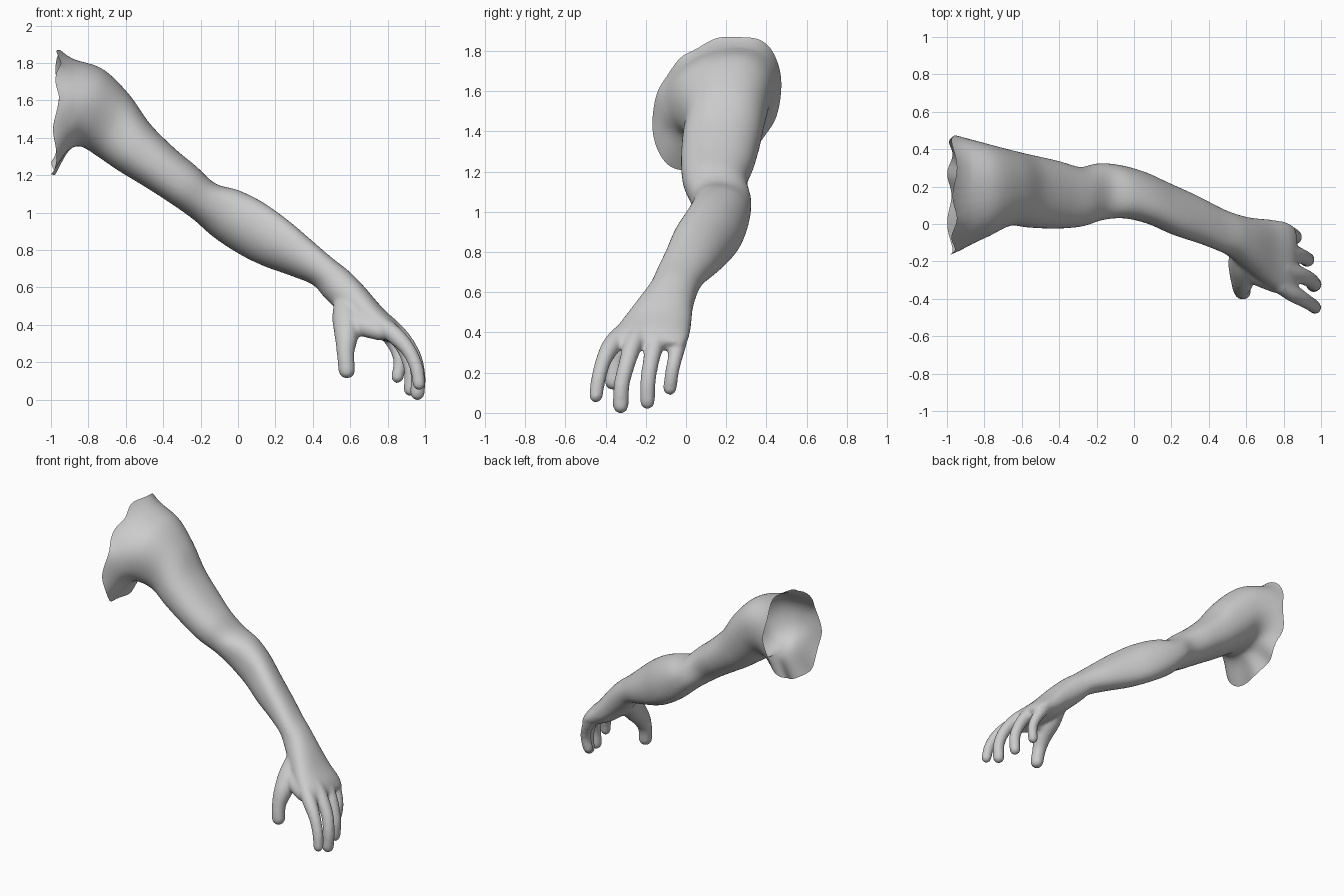
import bpy, bmesh, math
from mathutils import Vector

if "Cube" in bpy.data.objects:
    bpy.data.objects.remove(bpy.data.objects["Cube"])

SIDES = 40


def spline(rows, steps):
    """Catmull-Rom interpolation of equally long number rows."""
    out = []
    for i in range(len(rows) - 1):
        a, b, c, d = (rows[max(0, min(len(rows) - 1, i + j))] for j in (-1, 0, 1, 2))
        for s in range(steps):
            t = s / steps
            out.append([0.5 * (2 * q + (r - p) * t + (2 * p - 5 * q + 4 * r - w) * t * t
                               + (3 * q - p - 3 * r + w) * t ** 3)
                        for p, q, r, w in zip(a, b, c, d)])
    out.append(list(rows[-1]))
    return out


def loft(bm, rings):
    """Skin a closed tube through rings of points."""
    vs = [[bm.verts.new(p) for p in ring] for ring in rings]
    n = len(vs[0])
    faces = [bm.faces.new((a[j], a[(j + 1) % n], b[(j + 1) % n], b[j]))
             for a, b in zip(vs, vs[1:]) for j in range(n)]
    faces += [bm.faces.new(vs[0][::-1]), bm.faces.new(vs[-1])]
    bmesh.ops.recalc_face_normals(bm, faces=faces)


def power(v, e):
    return math.copysign(abs(v) ** e, v)


def arm_ring(xt, zt, xb, zb, y0, y1, k):
    """Rounded section between a top and a bottom point, sheared by k."""
    c = Vector(((xt + xb) / 2, (y0 + y1) / 2, (zt + zb) / 2))
    up = Vector(((xt - xb) / 2, 0, (zt - zb) / 2))
    hw = (y1 - y0) / 2
    pts = []
    for j in range(SIDES):
        a = 2 * math.pi * j / SIDES
        v, u = power(math.cos(a), 0.9), power(math.sin(a), 0.9)
        u = (u - k * v) / math.sqrt(1 + k * k)
        pts.append(c + up * u + Vector((0, hw * v, 0)))
    return pts


def finger(bm, rows):
    """Round tube through (x, y, z, radius) with a domed tip."""
    path = spline(rows, 6)
    p, q = Vector(path[-2][:3]), Vector(path[-1][:3])
    d, r = (q - p).normalized(), path[-1][3]
    for a in (0.35, 0.7, 1.05, 1.4):
        path.append([*(q + d * r * math.sin(a)), r * math.cos(a)])
    rings = []
    for i, row in enumerate(path):
        t = Vector(path[min(i + 1, len(path) - 1)][:3]) - Vector(path[max(i - 1, 0)][:3])
        t.normalize()
        side = Vector((0, 1, 0)).cross(t).normalized()
        other = t.cross(side)
        rings.append([Vector(row[:3]) + row[3] * (side * math.cos(b) + other * math.sin(b))
                      for b in (2 * math.pi * j / 16 for j in range(16))])
    loft(bm, rings)


bm = bmesh.new()

# shoulder, arm and palm: top x z, bottom x z, y range, shear
sections = [
    (-1.06, 1.90, -1.06, 1.11, -0.20, 0.49, -0.3),
    (-0.97, 1.85, -0.98, 1.21, -0.17, 0.475, -0.3),
    (-0.87, 1.815, -0.90, 1.335, -0.12, 0.455, -0.25),
    (-0.72, 1.765, -0.84, 1.355, -0.07, 0.425, -0.15),
    (-0.58, 1.63, -0.75, 1.30, -0.01, 0.395, -0.05),
    (-0.47, 1.475, -0.64, 1.225, -0.02, 0.37, 0),
    (-0.34, 1.345, -0.50, 1.14, -0.025, 0.34, 0),
    (-0.22, 1.245, -0.36, 1.05, -0.015, 0.305, 0),
    (-0.12, 1.155, -0.24, 0.965, 0.02, 0.325, 0.1),
    (0.0, 1.12, -0.13, 0.87, 0.03, 0.315, 0.2),
    (0.13, 1.055, 0.0, 0.785, 0.0, 0.28, 0.3),
    (0.27, 0.955, 0.13, 0.72, -0.06, 0.22, 0.35),
    (0.40, 0.845, 0.28, 0.665, -0.105, 0.155, 0.3),
    (0.50, 0.76, 0.40, 0.615, -0.145, 0.095, 0.2),
    (0.59, 0.69, 0.46, 0.55, -0.18, 0.06, 0.1),
    (0.67, 0.61, 0.56, 0.45, -0.25, 0.035, 0),
    (0.76, 0.505, 0.67, 0.36, -0.33, 0.025, 0),
    (0.845, 0.42, 0.775, 0.315, -0.385, 0.01, 0),
    (0.88, 0.36, 0.84, 0.31, -0.39, -0.02, 0),
]
loft(bm, [arm_ring(*s) for s in spline(sections, 5)])

# thumb, index, middle, ring and little finger
finger(bm, [(0.57, -0.14, 0.52, 0.06), (0.58, -0.22, 0.43, 0.076),
            (0.58, -0.30, 0.34, 0.064), (0.575, -0.345, 0.25, 0.048), (0.582, -0.36, 0.158, 0.046)])
finger(bm, [(0.78, -0.32, 0.39, 0.05), (0.85, -0.37, 0.335, 0.048),
            (0.915, -0.41, 0.26, 0.04), (0.955, -0.435, 0.17, 0.037), (0.968, -0.448, 0.085, 0.035)])
finger(bm, [(0.79, -0.23, 0.41, 0.05), (0.87, -0.265, 0.335, 0.047),
            (0.935, -0.295, 0.24, 0.042), (0.962, -0.32, 0.14, 0.04), (0.96, -0.325, 0.036, 0.04)])
finger(bm, [(0.78, -0.13, 0.41, 0.05), (0.85, -0.155, 0.335, 0.046),
            (0.90, -0.175, 0.25, 0.041), (0.927, -0.19, 0.15, 0.039), (0.922, -0.192, 0.056, 0.038)])
finger(bm, [(0.74, -0.035, 0.42, 0.045), (0.805, -0.04, 0.345, 0.043),
            (0.848, -0.055, 0.27, 0.037), (0.865, -0.07, 0.2, 0.035), (0.853, -0.08, 0.122, 0.035)])
# thumb web
finger(bm, [(0.58, -0.20, 0.45, 0.06), (0.66, -0.27, 0.40, 0.058), (0.76, -0.32, 0.365, 0.05)])

mesh = bpy.data.meshes.new("arm")
bm.to_mesh(mesh)
bm.free()
arm = bpy.data.objects.new("arm", mesh)
bpy.context.collection.objects.link(arm)
bpy.context.view_layer.objects.active = arm
arm.select_set(True)

# fuse the parts into one smooth skin
rm = arm.modifiers.new("fuse", 'REMESH')
rm.mode = 'VOXEL'
rm.voxel_size = 0.011
sm = arm.modifiers.new("soften", 'SMOOTH')
sm.factor, sm.iterations = 0.5, 10
for m in ("fuse", "soften"):
    bpy.ops.object.modifier_apply(modifier=m)

# open the shoulder and give it a ragged rim
bm = bmesh.new()
bm.from_mesh(arm.data)
bmesh.ops.bisect_plane(bm, geom=bm.verts[:] + bm.edges[:] + bm.faces[:],
                       plane_co=(-0.973, 0, 0), plane_no=(-1, 0, 0), clear_outer=True)
for v in bm.verts:
    w = max(0, (-0.87 - v.co.x) / 0.103)
    if w > 0:
        a = math.atan2(v.co.z - 1.53, v.co.y - 0.15)
        v.co.x += w * (0.015 * math.sin(a) + 0.012 * math.sin(7 * a))
        v.co.z += w * w * (0.02 * math.sin(a) + 0.006 * math.sin(9 * a))
bm.to_mesh(arm.data)
bm.free()
bpy.ops.object.shade_smooth()
